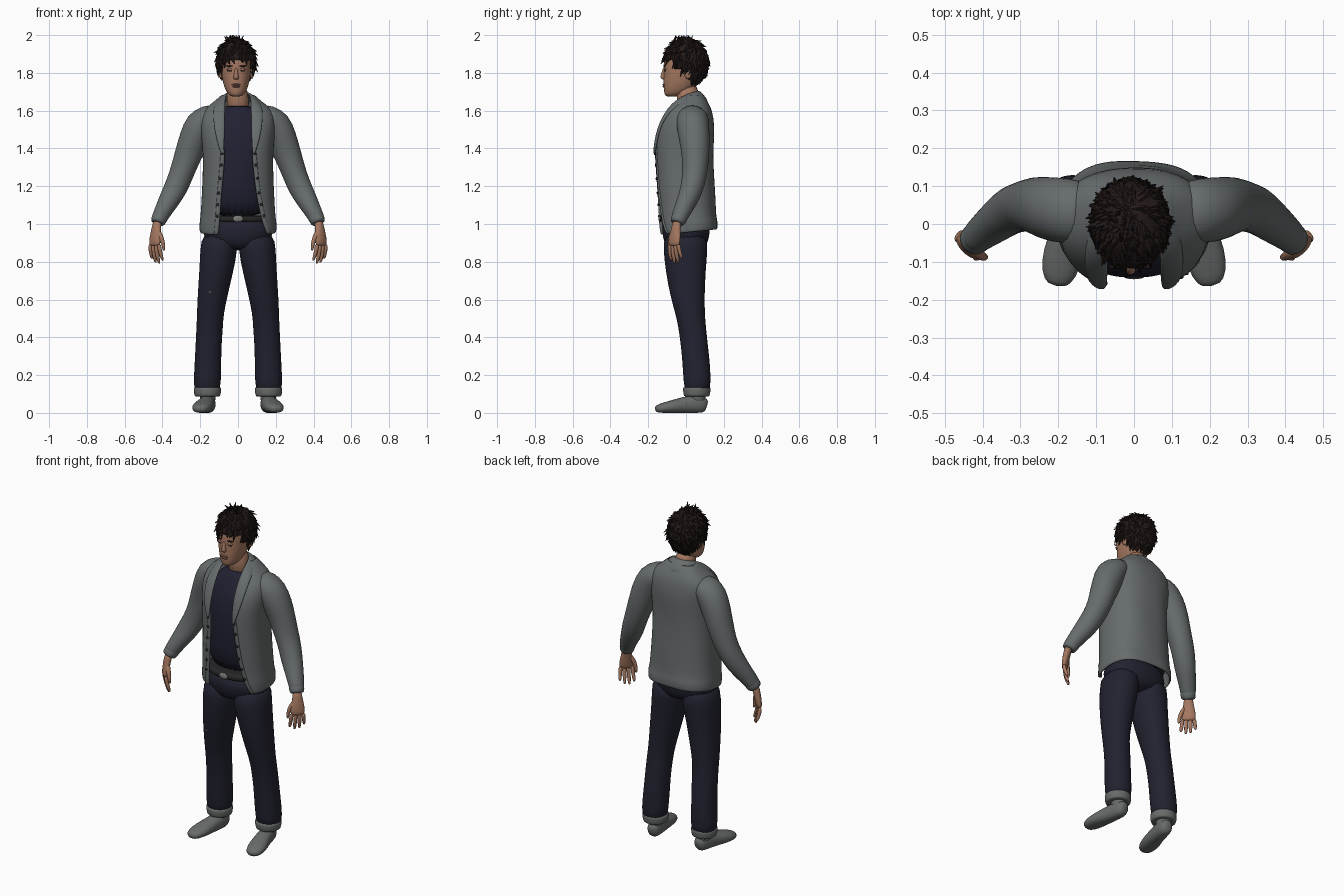
import bpy, bmesh, math, random
from mathutils import Vector, Matrix

random.seed(7)
if "Cube" in bpy.data.objects:
    bpy.data.objects.remove(bpy.data.objects["Cube"])


def material(name, *rgb):
    m = bpy.data.materials.new(name)
    m.use_nodes = True
    m.diffuse_color = (*rgb, 1)
    m.node_tree.nodes["Principled BSDF"].inputs["Base Color"].default_value = (*rgb, 1)
    return m


KNIT = material("grey knit", .135, .15, .15)
SOCK = material("grey sock", .14, .145, .145)
DENIM = material("dark denim", .016, .016, .03)
NAVY = material("navy cotton", .015, .015, .032)
SKIN = material("skin", .38, .19, .12)
LIPS = material("lips", .27, .11, .08)
HAIR = material("dark brown hair", .018, .011, .01)
LEATHER = material("black leather", .02, .02, .022)
METAL = material("dull metal", .2, .2, .19)


def finish(bm, name, mat, levels=1, thickness=0, smooth=True):
    bmesh.ops.recalc_face_normals(bm, faces=bm.faces)
    mesh = bpy.data.meshes.new(name)
    bm.to_mesh(mesh)
    bm.free()
    mesh.materials.append(mat)
    for p in mesh.polygons:
        p.use_smooth = smooth
    ob = bpy.data.objects.new(name, mesh)
    bpy.context.scene.collection.objects.link(ob)
    if thickness:
        sol = ob.modifiers.new("thickness", "SOLIDIFY")
        sol.thickness, sol.offset = thickness, 0
    if levels:
        ob.modifiers.new("rounding", "SUBSURF").levels = levels
        ob.modifiers["rounding"].render_levels = levels
    return ob


def bridge(bm, loops, closed):
    for a, b in zip(loops, loops[1:]):
        n = len(a)
        for i in range(n if closed else n - 1):
            j = (i + 1) % n
            bm.faces.new((a[i], a[j], b[j], b[i]))


def power(c, e):
    return math.copysign(abs(c) ** e, c)


def tube(name, mat, rings, side=1, ref=None, e=1, sides=20, ripple=0):
    """Loft through rings of (x, y, z, half width, half depth)."""
    bm = bmesh.new()
    loops = []
    pts = [Vector(r[:3]) for r in rings]
    for k, (c, r) in enumerate(zip(pts, rings)):
        u, v = Vector((1, 0, 0)), Vector((0, 1, 0))
        if ref:
            t = (pts[min(k + 1, len(pts) - 1)] - pts[max(k - 1, 0)]).normalized()
            u = Vector(ref).cross(t).normalized()
            v = t.cross(u)
        loop = []
        for i in range(sides):
            a = math.tau * i / sides
            w = 1 + ripple * math.sin(3 * a + 2.3 * k)
            p = c + w * (u * r[3] * power(math.cos(a), e) + v * r[4] * power(math.sin(a), e))
            loop.append(bm.verts.new((p.x * side, p.y, max(p.z, 0))))
        loops.append(loop)
    bridge(bm, loops, True)
    bm.faces.new(loops[0])
    bm.faces.new(loops[-1])
    return finish(bm, name, mat)


def ball(name, mat, centre, size):
    bm = bmesh.new()
    bmesh.ops.create_uvsphere(bm, u_segments=14, v_segments=8, radius=1,
                              matrix=Matrix.Translation(centre) @ Matrix.Diagonal((*size, 1)))
    return finish(bm, name, mat, 0)


# Shirt, belt and hips
tube("shirt", NAVY, [(0, .01, 1.02, .165, .14), (0, 0, 1.2, .165, .14), (0, -.005, 1.4, .165, .142),
                     (0, 0, 1.5, .165, .125), (0, .01, 1.57, .14, .1), (0, .015, 1.62, .078, .08),
                     (0, .015, 1.625, .065, .068)], e=.85, sides=28)
tube("hips", DENIM, [(0, 0, .86, .06, .09), (0, 0, .9, .17, .115), (0, 0, .95, .19, .128),
                     (0, 0, 1.04, .17, .13)], e=.9, sides=28)
tube("belt", LEATHER, [(0, 0, z, .175, .14) for z in (1.012, 1.015, 1.042, 1.045)], e=.85, sides=28)
ball("belt_buckle", METAL, (0, -.138, 1.028), (.028, .008, .018))

# Cardigan body: rings of height, half width, front, back, opening right, opening left
BODY = [(.955, .195, -.14, .16, .115, .165), (.965, .2, -.145, .164, .115, .16),
        (1.01, .199, -.148, .162, .11, .145), (1.03, .194, -.148, .155, .108, .135),
        (1.15, .187, -.155, .15, .1, .108), (1.3, .18, -.162, .142, .085, .092),
        (1.42, .184, -.166, .14, .078, .082), (1.5, .195, -.152, .145, .075, .075),
        (1.57, .195, -.12, .14, .075, .075), (1.615, .165, -.085, .128, .075, .075),
        (1.65, .115, -.05, .108, .07, .07), (1.685, .08, -.01, .085, .062, .062)]
bm = bmesh.new()
loops, edges = [], {-1: [], 1: []}
E = .8
for z, rx, yf, yb, gr, gl in BODY:
    start = -math.acos((gl / rx) ** (1 / E))
    end = math.pi + math.acos((gr / rx) ** (1 / E))
    loop = []
    for i in range(37):
        a = start + (end - start) * i / 36
        w = 1 + .012 * math.sin(5 * a + 17 * z)
        y = (yf + yb) / 2 + (yb - yf) / 2 * power(math.sin(a), E) * w
        loop.append(bm.verts.new((rx * power(math.cos(a), E), y, z + (.1 * y if z < 1.02 else 0))))
    loops.append(loop)
    if z < 1.45:
        edges[1].append(loop[0].co.copy())
        edges[-1].append(loop[-1].co.copy())
bridge(bm, loops, False)
finish(bm, "cardigan_body", KNIT, 1, .01)

# Button bands and buttons along both front edges
for side, word in ((1, "left"), (-1, "right")):
    tube(word + "_button_band", KNIT, [(*p, .013, .009) for p in edges[side]], sides=10)
    for k, (p, q) in enumerate(zip(edges[side][3:], edges[side][4:])):
        for f in (.1, .6):
            c = p.lerp(q, f)
            ball(f"{word}_button_{k}", LEATHER, (c.x + side * .004, c.y - .009, c.z), (.008, .004, .008))

# Shawl collar: inner and outer edge of one half, mirrored
INNER = [(.076, -.168, 1.36), (.07, -.155, 1.48), (.068, -.11, 1.59), (.068, -.045, 1.665),
         (.055, .04, 1.7), (0, .072, 1.705)]
OUTER = [(.088, -.17, 1.36), (.122, -.155, 1.47), (.135, -.112, 1.57), (.125, -.04, 1.638),
         (.1, .085, 1.652), (0, .128, 1.64)]


def mirrored(row):
    return row + [(-x, y, z) for x, y, z in reversed(row[:-1])]


bm = bmesh.new()
rows = [mirrored(INNER), mirrored([tuple((Vector(a) + Vector(b)) / 2 + Vector((0, 0, .008)))
                                   for a, b in zip(INNER, OUTER)]), mirrored(OUTER)]
bridge(bm, [[bm.verts.new(p) for p in row] for row in rows], False)
finish(bm, "shawl_collar", KNIT, 2, .016)

FRONT, UP, PALM = (0, 1, 0), (0, 0, 1), (-.7, .7, 0)
for s, word in ((1, "left"), (-1, "right")):
    # Sleeve and cuff
    tube(word + "_sleeve", KNIT, [(.11, .03, 1.575, .06, .07), (.155, .032, 1.562, .075, .085),
         (.2, .036, 1.53, .085, .088), (.235, .045, 1.45, .08, .082), (.262, .05, 1.37, .074, .074),
         (.29, .048, 1.29, .066, .068), (.317, .04, 1.22, .064, .064), (.35, .018, 1.15, .06, .058),
         (.385, -.01, 1.09, .05, .05), (.415, -.035, 1.035, .042, .043), (.422, -.042, 1.02, .04, .04)],
         s, FRONT, ripple=.025)
    tube(word + "_cuff", KNIT, [(.409, -.03, 1.045, .04, .04), (.411, -.032, 1.04, .044, .044),
         (.425, -.045, 1.01, .04, .041), (.427, -.047, 1.004, .034, .034)], s, FRONT)
    # Hand: palm, four fingers and thumb
    tube(word + "_palm", SKIN, [(.424, -.045, 1.02, .026, .022), (.432, -.052, .985, .027, .021),
         (.436, -.057, .95, .036, .02), (.44, -.062, .91, .042, .018), (.442, -.064, .88, .038, .014)],
         s, PALM, sides=14)
    for k, length in enumerate((.085, .1, .095, .075)):
        d = (k - 1.5) * .015
        base = Vector((.441 + d, -.064 + d, .895))
        spread = Vector((d * .25, d * .25, 0))
        path = [base + spread * f + Vector(PALM) * .02 * f * f - Vector((0, 0, length * f))
                for f in (0, .35, .7, .95, 1.05)]
        tube(f"{word}_finger_{k}", SKIN, [(*p, r, r) for p, r in
             zip(path, (.011, .0115, .0105, .008, .004))], s, PALM, sides=10)
    tube(word + "_thumb", SKIN, [(.425, -.065, .965, .012, .014), (.408, -.08, .935, .014, .015),
         (.397, -.088, .9, .011, .011), (.393, -.088, .872, .009, .009), (.392, -.086, .858, .004, .004)],
         s, PALM, sides=10)
    # Trouser leg with turn-up, ankle and foot
    tube(word + "_leg", DENIM, [(.098, 0, .96, .095, .12), (.1, -.004, .86, .1, .118),
         (.116, -.002, .75, .091, .107), (.134, .008, .62, .08, .092), (.147, .022, .52, .071, .078),
         (.15, .032, .46, .071, .074), (.156, .046, .35, .069, .072), (.16, .055, .24, .072, .074),
         (.163, .06, .16, .073, .072), (.164, .06, .1, .066, .066)], s, ripple=.015, e=.95)
    tube(word + "_turn_up", SOCK, [(.162, .057, z, r, r) for z, r in
         ((.087, .062), (.088, .069), (.11, .073), (.134, .074), (.137, .068))], s)
    tube(word + "_ankle", SOCK, [(.158, .06, .03, .036, .042), (.16, .06, .08, .042, .045),
         (.162, .06, .13, .045, .045)], s)
    tube(word + "_foot", SOCK, [(.152, .112, .038, .018, .024), (.154, .098, .043, .036, .043),
         (.16, .05, .048, .043, .05), (.172, -.015, .041, .045, .043), (.188, -.08, .032, .055, .034),
         (.199, -.135, .024, .047, .025), (.204, -.165, .02, .025, .016)], s, UP, e=.9)
tube("thigh_patch", METAL, [(-.15, y, .64, .009, .004) for y in (-.084, -.086)], ref=UP, e=.5, sides=8)

# Neck and head
X = -.01
tube("neck", SKIN, [(0, .02, 1.58, .065, .06), (0, .01, 1.66, .058, .06), (X, .005, 1.75, .055, .06)])
HEAD = [(1.674, .02, -.1, -.05), (1.682, .036, -.112, -.02), (1.7, .052, -.117, .02),
        (1.73, .065, -.119, .055), (1.77, .075, -.12, .08), (1.81, .079, -.119, .09),
        (1.86, .082, -.12, .098), (1.91, .078, -.108, .095), (1.95, .05, -.07, .06)]
tube("head", SKIN, [(X, (f + b) / 2, z, w, (b - f) / 2) for z, w, f, b in HEAD], e=.9, sides=24)
tube("nose", SKIN, [(X, -.115, 1.83, .007, .007), (X, -.119, 1.795, .01, .013),
                    (X, -.12, 1.775, .017, .018), (X, -.116, 1.764, .012, .01)], sides=12)
ball("upper_lip", LIPS, (X, -.117, 1.738), (.025, .008, .005))
ball("lower_lip", LIPS, (X, -.116, 1.728), (.021, .009, .006))
for s, word in ((1, "left"), (-1, "right")):
    ball(word + "_eye", LEATHER, (X + s * .033, -.111, 1.81), (.013, .004, .004))
    ball(word + "_eyelid", SKIN, (X + s * .033, -.111, 1.818), (.018, .007, .006))
    ball(word + "_brow", HAIR, (X + s * .035, -.113, 1.836), (.022, .005, .004))
    ball(word + "_ear", SKIN, (X + s * .082, .01, 1.8), (.01, .02, .032))

# Hair: a cap trimmed to the hairline, covered in tapered locks
CENTRE, SIZE = Vector((X, 0, 1.852)), Vector((.098, .114, .124))


def in_hair(p):
    line = 1.865 if p.y < -.065 else 1.815 if p.y < .03 else 1.725
    return p.z > line


bm = bmesh.new()
bmesh.ops.create_uvsphere(bm, u_segments=32, v_segments=24, radius=1,
                          matrix=Matrix.Translation(CENTRE) @ Matrix.Diagonal((*SIZE, 1)))
bmesh.ops.delete(bm, geom=[f for f in bm.faces if not in_hair(f.calc_center_median())], context="FACES")
finish(bm, "hair_cap", HAIR, 0, .008)

bm = bmesh.new()
crown = Vector((X, .04, 1.98))
count = 0
while count < 420:
    n = Vector([random.gauss(0, 1) for _ in range(3)]).normalized()
    p = CENTRE + Vector([a * b for a, b in zip(n, SIZE)])
    if not in_hair(p):
        continue
    count += 1
    flow = p - crown
    flow = (flow - n * flow.dot(n)).normalized()
    jitter = Vector([random.uniform(-.35, .35) for _ in range(3)])
    lift = .3 if n.z > .5 else .1
    d = (flow + n * lift + jitter).normalized()
    length = random.uniform(.035, .055)
    place = Matrix.Translation(p + d * length * .3) @ d.to_track_quat("Z", "Y").to_matrix().to_4x4()
    bmesh.ops.create_cone(bm, segments=5, radius1=.012, radius2=.001, depth=length, matrix=place)
# Upright tufts on the crown
for k in range(14):
    p = Vector((X + random.uniform(-.05, .03), random.uniform(-.06, .04), 1.975))
    d = Vector((random.uniform(-.6, .6), random.uniform(-.8, .3), 1)).normalized()
    place = Matrix.Translation(p) @ d.to_track_quat("Z", "Y").to_matrix().to_4x4()
    bmesh.ops.create_cone(bm, segments=5, radius1=.013, radius2=.001, depth=.055, matrix=place)
for v in bm.verts:
    v.co.z = min(v.co.z, 2)
finish(bm, "hair_locks", HAIR, 0, 0, False)
